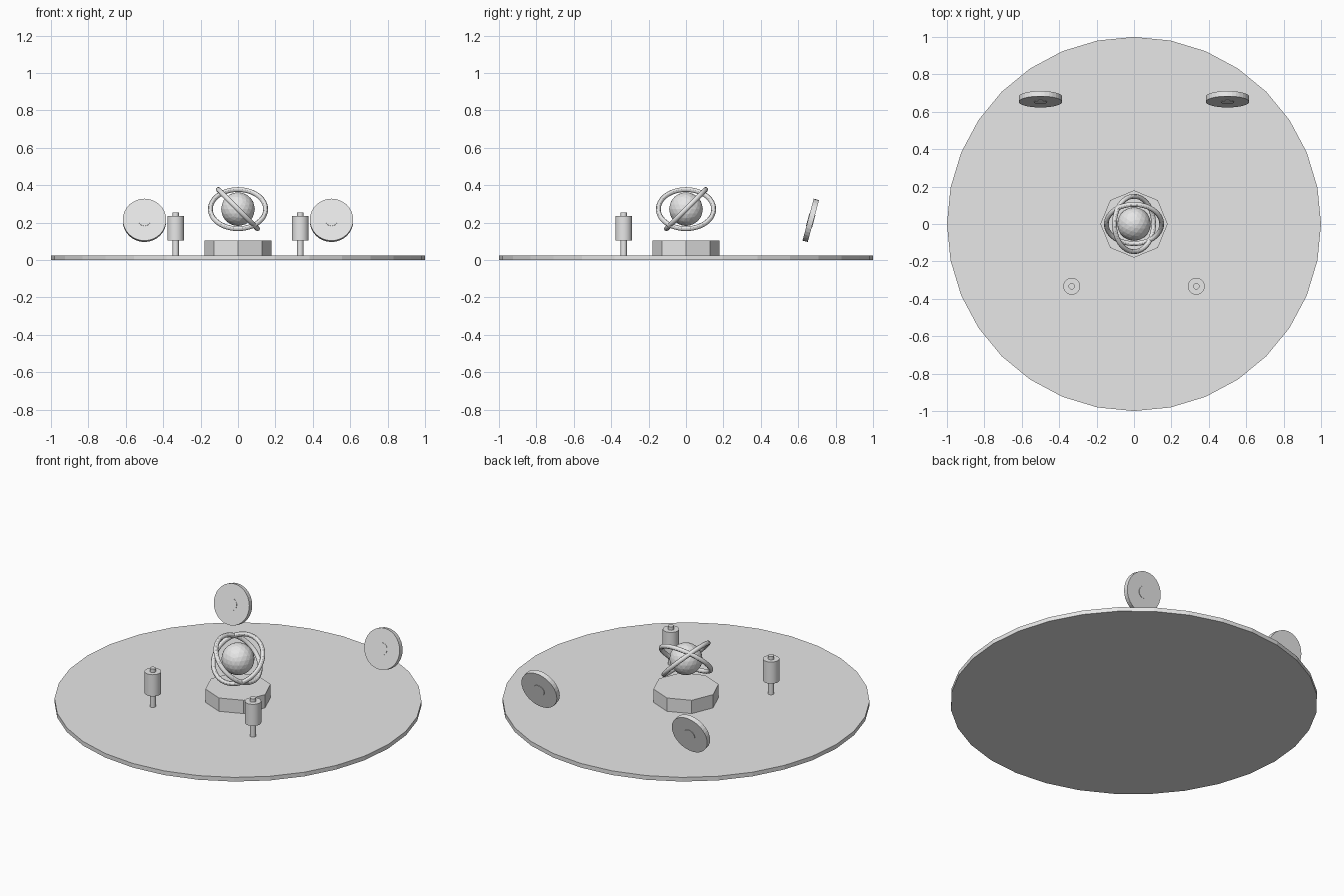
import bpy
from math import radians

cube = bpy.data.objects.get("Cube")
if cube:
    bpy.data.objects.remove(cube, do_unlink=True)

# Single plain grey material
grey = bpy.data.materials.new("plain grey")
grey.use_nodes = True
colour = (0.8, 0.8, 0.8, 1)
grey.diffuse_color = colour
grey.node_tree.nodes["Principled BSDF"].inputs["Base Color"].default_value = colour


def finish(name, smooth=False):
    obj = bpy.context.object
    obj.name = name
    obj.data.materials.append(grey)
    if smooth:
        bpy.ops.object.shade_smooth_by_angle(angle=radians(30))
    return obj


def cylinder(name, radius, depth, centre, sides=32, tilt=0, smooth=False):
    bpy.ops.mesh.primitive_cylinder_add(vertices=sides, radius=radius, depth=depth,
                                        location=centre, rotation=(tilt, 0, 0))
    return finish(name, smooth)


def upright(name, radius, bottom, top, x=0, y=0, sides=32, smooth=False):
    return cylinder(name, radius, top - bottom, (x, y, (bottom + top) / 2), sides, 0, smooth)


FLOOR = 0.025

# Round floor and octagonal pedestal
upright("floor_disc", 1, 0, FLOOR)
upright("pedestal", 0.18, FLOOR, 0.105, sides=8)

# Floating orb with two crossed rings
orb_centre = (0, 0, 0.272)
bpy.ops.mesh.primitive_ico_sphere_add(subdivisions=3, radius=0.09, location=orb_centre)
finish("orb")
for name, turn in (("ring_a", (radians(45), 0, 0)), ("ring_b", (0, radians(45), 0))):
    bpy.ops.mesh.primitive_torus_add(major_radius=0.148, minor_radius=0.013,
                                     major_segments=48, minor_segments=12,
                                     location=orb_centre, rotation=turn)
    finish(name, True)

# Mirrored posts at the front and tilted discs at the back
tilt = radians(75)
for side, s in (("left", 1), ("right", -1)):
    x, y = s * 0.333, -0.333
    upright("post_" + side, 0.017, FLOOR, 0.255, x, y, 16, True)
    upright("post_drum_" + side, 0.045, 0.105, 0.235, x, y, 32, True)
    centre = (s * 0.5, 0.667, 0.212)
    cylinder("disc_" + side, 0.116, 0.029, centre, 32, tilt)
    cylinder("disc_hub_" + side, 0.035, 0.034, centre, 24, tilt)
